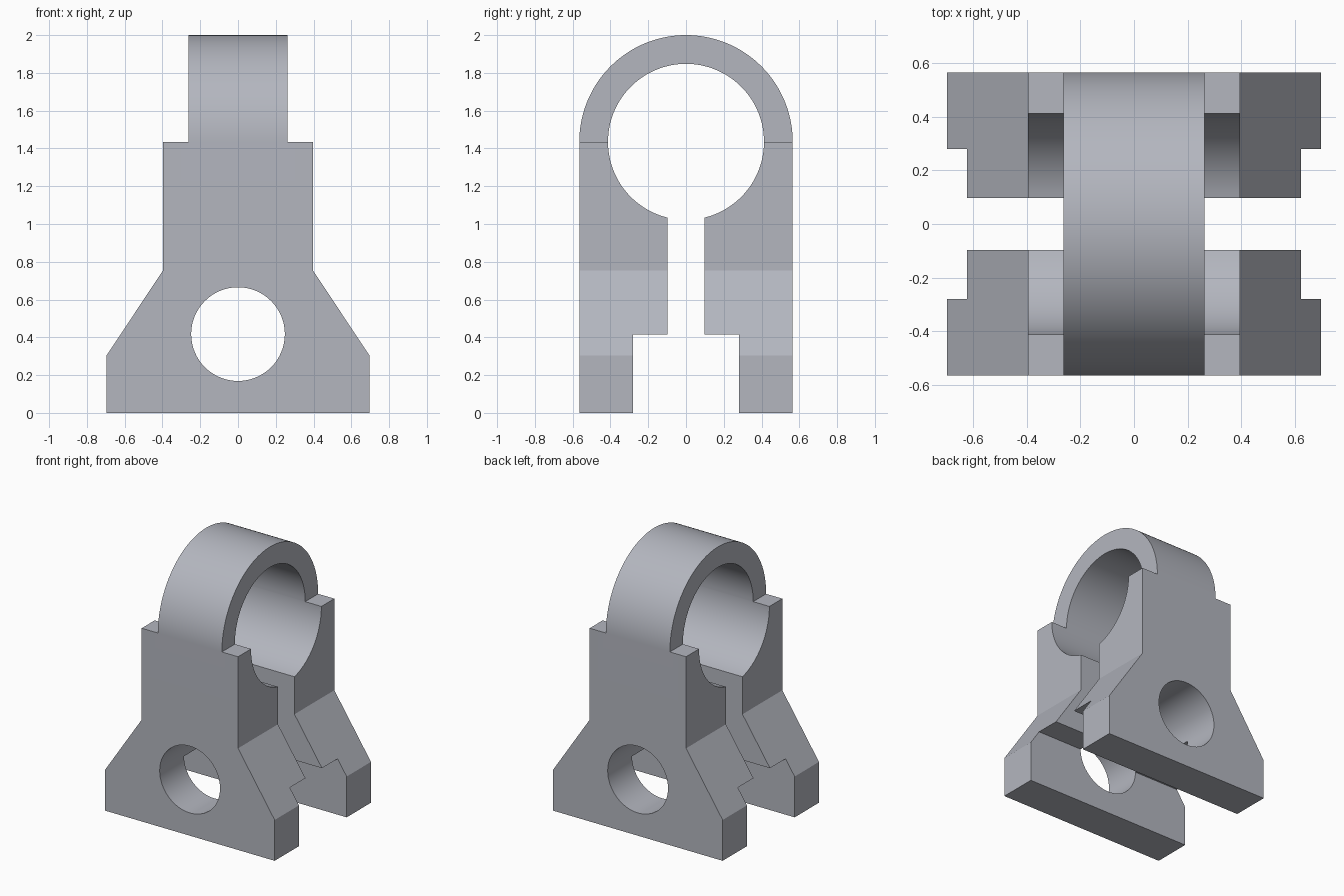
import bpy, bmesh
from math import sin, cos, pi, radians, asin
from mathutils import Vector

if "Cube" in bpy.data.objects:
    bpy.data.objects.remove(bpy.data.objects["Cube"])

RING_Z, OUTER, BORE, SLOT = 1.435, 0.565, 0.413, 0.097


def arc(r, z, a0, a1, n):
    """Points of an arc, angles measured from the horizontal axis."""
    return [(r * cos(a0 + (a1 - a0) * i / n), z + r * sin(a0 + (a1 - a0) * i / n))
            for i in range(n + 1)]


def prism(name, profile, axis, half):
    """Extrude a (horizontal, z) profile symmetrically along x or y."""
    bm = bmesh.new()
    place = (lambda u, z: (-half, u, z)) if axis == 'x' else (lambda u, z: (u, -half, z))
    face = bm.faces.new([bm.verts.new(place(u, z)) for u, z in profile])
    ext = bmesh.ops.extrude_face_region(bm, geom=[face])
    move = Vector((2 * half, 0, 0)) if axis == 'x' else Vector((0, 2 * half, 0))
    bmesh.ops.translate(bm, vec=move,
                        verts=[g for g in ext['geom'] if isinstance(g, bmesh.types.BMVert)])
    bmesh.ops.recalc_face_normals(bm, faces=bm.faces)
    me = bpy.data.meshes.new(name)
    bm.to_mesh(me)
    bm.free()
    me.materials.append(steel)
    ob = bpy.data.objects.new(name, me)
    bpy.context.collection.objects.link(ob)
    return ob


def boolean(ob, cutter, operation):
    """Apply a boolean and discard the helper."""
    cutter.hide_render = True
    mod = ob.modifiers.new(operation, 'BOOLEAN')
    mod.operation, mod.solver, mod.object = operation, 'EXACT', cutter
    bpy.context.view_layer.objects.active = ob
    bpy.ops.object.modifier_apply(modifier=mod.name)
    bpy.data.objects.remove(cutter)


# Blue-grey metal
steel = bpy.data.materials.new("blue_grey_metal")
steel.diffuse_color = (0.453, 0.468, 0.52, 1)
steel.use_nodes = True
steel.node_tree.nodes["Principled BSDF"].inputs["Base Color"].default_value = steel.diffuse_color

# Side profile: arch over a bore that opens into a stepped slot
gap = asin(SLOT / BORE)
side = ([(0.28, -0.2), (OUTER, -0.2)]
        + arc(OUTER, RING_Z, 0, pi, 64)
        + [(-OUTER, -0.2), (-0.28, -0.2), (-0.28, 0.415), (-SLOT, 0.415)]
        + arc(BORE, RING_Z, -pi / 2 - gap, -2.5 * pi + gap, 96)
        + [(SLOT, 0.415), (0.28, 0.415)])
clamp = prism("clamp_bracket", side, 'x', 1.0)

# Front outline: wide foot, tapered shoulder, upright and narrow ring
half = [(0.697, 0), (0.697, 0.303), (0.396, 0.755), (0.396, RING_Z),
        (0.263, RING_Z), (0.263, 2.2)]
outline = half + [(-x, z) for x, z in reversed(half)]
boolean(clamp, prism("front_outline", outline, 'y', 1.0), 'INTERSECT')

# Cross hole through both cheeks
boolean(clamp, prism("cross_hole", arc(0.248, 0.417, 0, 2 * pi, 64)[:-1], 'y', 1.2), 'DIFFERENCE')

bpy.ops.object.select_all(action='DESELECT')
clamp.select_set(True)
bpy.context.view_layer.objects.active = clamp
bpy.ops.object.shade_smooth_by_angle(angle=radians(30))
